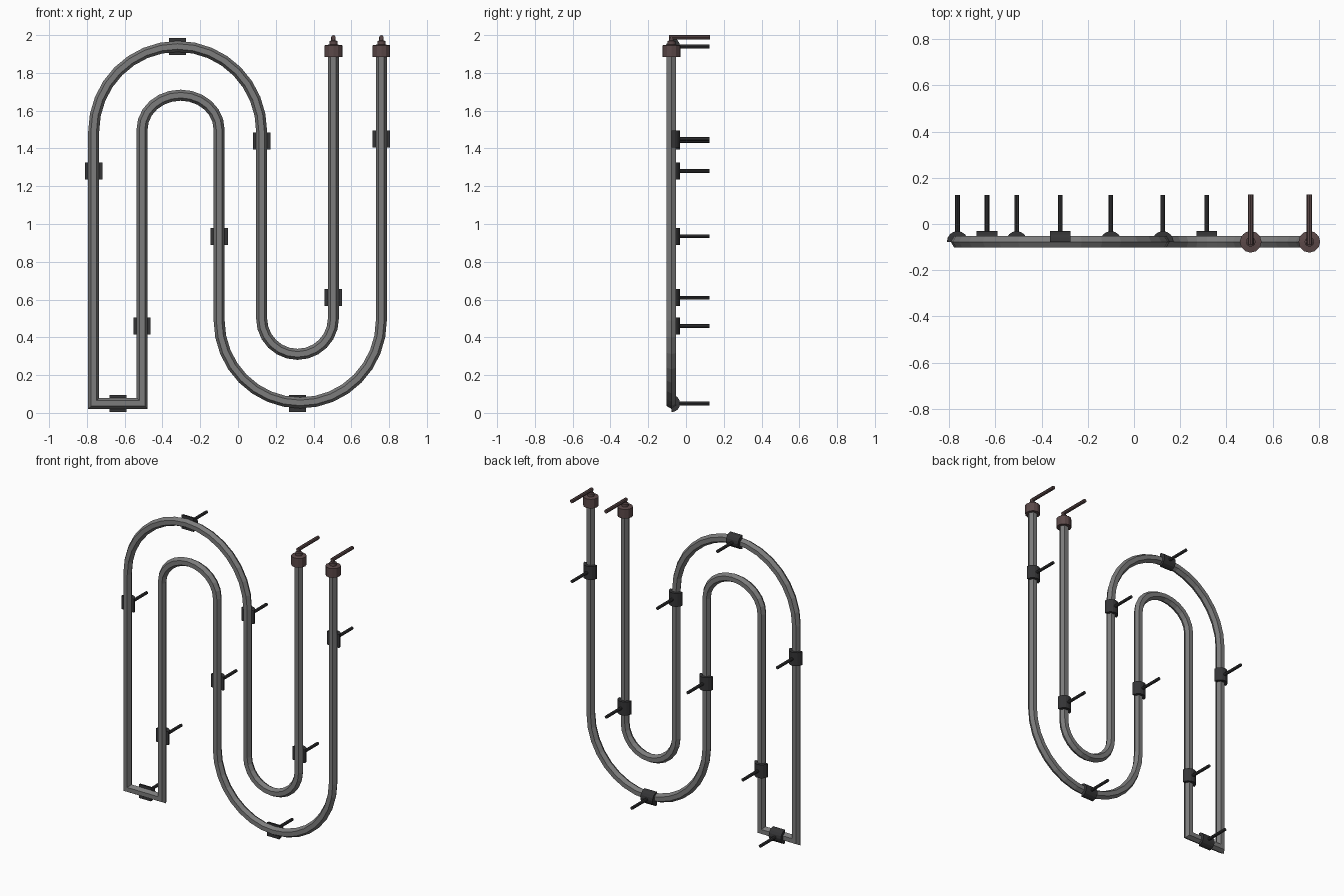
import bpy, bmesh
from math import pi, sin, cos
from mathutils import Vector, Matrix

if "Cube" in bpy.data.objects:
    bpy.data.objects.remove(bpy.data.objects["Cube"])

Y = -0.077        # depth of the pipe's centre line
PIPE_R = 0.029


def material(name, rgb):
    m = bpy.data.materials.new(name)
    m.use_nodes = True
    m.diffuse_color = (*rgb, 1)
    m.node_tree.nodes["Principled BSDF"].inputs["Base Color"].default_value = (*rgb, 1)
    return m


GREY = material("pipe grey", (0.2, 0.2, 0.2))
DARK = material("bracket charcoal", (0.035, 0.035, 0.037))
BROWN = material("fitting brown", (0.105, 0.066, 0.066))


def finish(bm, name, mat):
    bmesh.ops.recalc_face_normals(bm, faces=bm.faces)
    mesh = bpy.data.meshes.new(name)
    bm.to_mesh(mesh)
    bm.free()
    mesh.materials.append(mat)
    obj = bpy.data.objects.new(name, mesh)
    bpy.context.collection.objects.link(obj)
    return obj


def lathe_stack(bm, rings, sides, matrix):
    """Closed stack of rings given as (radius, height), placed by a matrix."""
    loops = []
    for r, h in rings:
        loops.append([bm.verts.new(matrix @ Vector((r * cos(2 * pi * i / sides),
                                                    r * sin(2 * pi * i / sides), h)))
                      for i in range(sides)])
    for a, b in zip(loops, loops[1:]):
        for i in range(sides):
            j = (i + 1) % sides
            bm.faces.new((a[i], a[j], b[j], b[i]))
    bm.faces.new(loops[0])
    bm.faces.new(loops[-1])


def rod(bm, x, z, y0, y1, r, sides=8):
    turn = Matrix.Translation((x, 0, z)) @ Matrix.Rotation(-pi / 2, 4, 'X')
    lathe_stack(bm, [(r, y0), (r, y1)], sides, turn)


def arc(x0, x1, z0, height, steps):
    """Half ellipse from x0 to x1, rising or dipping by height."""
    cx, rx = (x0 + x1) / 2, (x0 - x1) / 2
    return [Vector((cx + rx * cos(pi * i / steps), z0 + height * sin(pi * i / steps)))
            for i in range(steps + 1)]


# Pipe: hexagonal section swept along one flat, mitred path
A, B, C, D, E, F = -0.764, -0.508, -0.10, 0.125, 0.505, 0.759
BASE, END = 0.05, 1.91
path = [Vector((F, END))]
path += arc(F, C, 0.49, -0.437, 16)
path += arc(C, B, 1.5, 0.182, 12)
path += [Vector((B, BASE)), Vector((A, BASE))]
path += arc(A, D, 1.49, 0.45, 16)
path += arc(D, E, 0.5, -0.19, 12)
path += [Vector((E, END))]

bm = bmesh.new()
rings = []
for i, p in enumerate(path):
    before = (p - path[i - 1]).normalized() if i else None
    after = (path[i + 1] - p).normalized() if i + 1 < len(path) else None
    before, after = before or after, after or before
    tangent = (before + after).normalized()
    side = Vector((-tangent.y, tangent.x)) / tangent.dot(after)
    ring = []
    for k in range(6):
        q = p + side * (PIPE_R * cos(k * pi / 3))
        ring.append(bm.verts.new((q.x, Y + PIPE_R * sin(k * pi / 3), q.y)))
    rings.append(ring)
for a, b in zip(rings, rings[1:]):
    for k in range(6):
        j = (k + 1) % 6
        bm.faces.new((a[k], a[j], b[j], b[k]))
bm.faces.new(rings[0])
bm.faces.new(rings[-1])
finish(bm, "pipe", GREY)

# Wall brackets: half-round saddle behind the pipe with a rod to the wall
SADDLE_R, SADDLE_L, SADDLE_SIDES = 0.046, 0.09, 8


def bracket(name, x, z, level):
    bm = bmesh.new()
    ends = []
    for s in (-SADDLE_L / 2, SADDLE_L / 2):
        loop = []
        for i in range(SADDLE_SIDES + 1):
            t = pi * i / SADDLE_SIDES
            across, depth = SADDLE_R * cos(t), Y + SADDLE_R * sin(t)
            loop.append(bm.verts.new((x + s, depth, z + across) if level
                                     else (x + across, depth, z + s)))
        ends.append(loop)
    a, b = ends
    for i in range(len(a)):
        j = (i + 1) % len(a)
        bm.faces.new((a[i], a[j], b[j], b[i]))
    bm.faces.new(a)
    bm.faces.new(b)
    rod(bm, x, z, Y + 0.03, 0.125, 0.01)
    finish(bm, name, DARK)


upright = [(A, 1.28), (B, 0.46), (C, 0.935), (D, 1.44), (E, 0.61), (F, 1.45)]
level = [((A + B) / 2, BASE), ((A + D) / 2, 1.94), (0.315, BASE)]
for n, (x, z) in enumerate(upright):
    bracket(f"upright_bracket_{n + 1}", x, z, False)
for n, (x, z) in enumerate(level):
    bracket(f"level_bracket_{n + 1}", x, z, True)

# End fittings: collar, stem and outlet tube pointing back
for name, x in (("inner", E), ("outer", F)):
    bm = bmesh.new()
    lathe_stack(bm, [(0.047, 1.885), (0.047, 1.946), (0.021, 1.95), (0.021, 1.968),
                     (0.012, 1.972), (0.012, 1.99)], 12,
                Matrix.Translation((x, Y, 0)))
    rod(bm, x, 1.988, Y - 0.012, 0.128, 0.012)
    finish(bm, name + "_end_fitting", BROWN)
